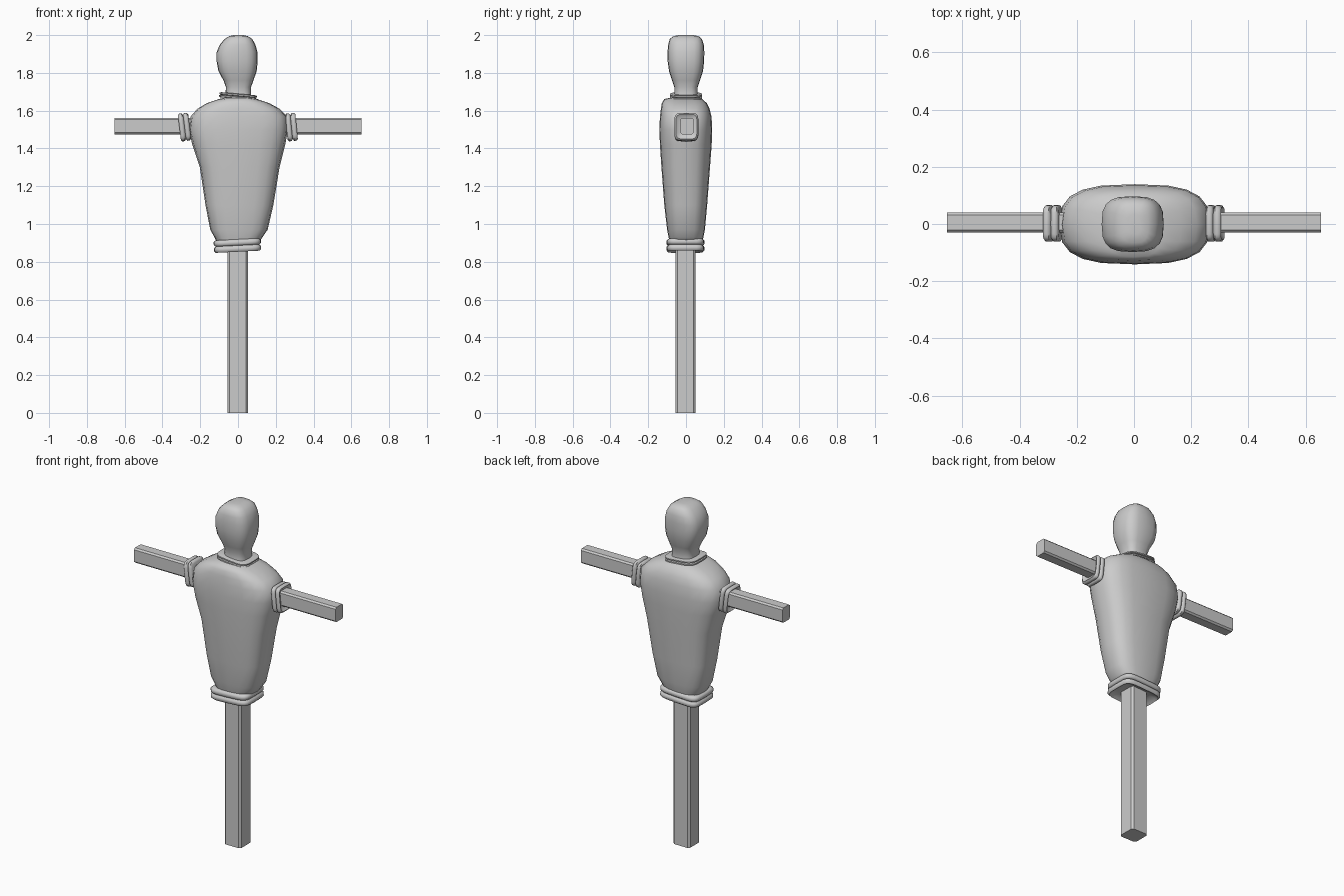
import bpy, bmesh
from math import cos, sin, pi, radians, copysign
from mathutils import Matrix, Vector

cube = bpy.data.objects.get("Cube")
if cube:
    bpy.data.objects.remove(cube)

grey = bpy.data.materials.new("light grey")
grey.use_nodes = True
colour = (0.6, 0.6, 0.6, 1)
grey.diffuse_color = colour
grey.node_tree.nodes["Principled BSDF"].inputs["Base Color"].default_value = colour


def finish(name, bm, angle):
    bmesh.ops.recalc_face_normals(bm, faces=bm.faces)
    mesh = bpy.data.meshes.new(name)
    bm.to_mesh(mesh)
    bm.free()
    mesh.materials.append(grey)
    obj = bpy.data.objects.new(name, mesh)
    bpy.context.collection.objects.link(obj)
    bpy.ops.object.select_all(action="DESELECT")
    obj.select_set(True)
    bpy.context.view_layer.objects.active = obj
    bpy.ops.object.shade_smooth_by_angle(angle=radians(angle))
    return obj


def loft(name, sections, power=3, count=20, matrix=Matrix()):
    """Skin rounded-square rings given as (z, x min, x max, y min, y max)."""
    bm = bmesh.new()
    rings = []
    for z, x0, x1, y0, y1 in sections:
        ring = []
        for i in range(count):
            a = 2 * pi * i / count
            u = copysign(abs(cos(a)) ** (2 / power), cos(a))
            v = copysign(abs(sin(a)) ** (2 / power), sin(a))
            p = Vector(((x0 + x1) / 2 + u * (x1 - x0) / 2,
                        (y0 + y1) / 2 + v * (y1 - y0) / 2, z))
            ring.append(bm.verts.new(matrix @ p))
        rings.append(ring)
    for low, high in zip(rings, rings[1:]):
        for i in range(count):
            j = (i + 1) % count
            bm.faces.new((low[i], low[j], high[j], high[i]))
    bm.faces.new(rings[0])
    bm.faces.new(rings[-1])
    return finish(name, bm, 60)


def beam(name, low, high, bevel):
    bm = bmesh.new()
    bmesh.ops.create_cube(bm, size=1)
    low, high = Vector(low), Vector(high)
    size = high - low
    bmesh.ops.scale(bm, vec=size, verts=bm.verts)
    bmesh.ops.translate(bm, vec=(low + high) / 2, verts=bm.verts)
    # round only the long edges
    edges = [e for e in bm.edges if e.calc_length() > max(size) * 0.9]
    bmesh.ops.bevel(bm, geom=edges, offset=bevel, segments=1, affect="EDGES")
    return finish(name, bm, 20)


def band(name, hx, hy, height, place, rolls=2, power=5):
    """Rolled cloth band with a recessed opening underneath."""
    step = height / rolls
    rows = [(0.3 * height, 0.045), (0.01, 0.02)]
    for r in range(rolls):
        rows += [(step * (r + k), inset) for k, inset in
                 ((0, 0.008), (0.25, 0), (0.75, 0), (1, 0.011))]
    rows.append((height, 0.05))
    sections = [(z - height / 2, d - hx, hx - d, d - hy, hy - d) for z, d in rows]
    return loft(name, sections, power, 24, place)


# wooden cross
beam("post", (-0.055, -0.055, 0), (0.053, 0.05, 1.6), 0.011)
beam("crossbar", (-0.653, -0.03, 1.475), (0.653, 0.04, 1.562), 0.009)

# stuffed body
loft("torso", [
    (0.90, -0.11, 0.11, -0.085, 0.085),
    (0.93, -0.125, 0.13, -0.092, 0.092),
    (0.97, -0.147, 0.157, -0.10, 0.10),
    (1.10, -0.172, 0.187, -0.115, 0.112),
    (1.30, -0.202, 0.22, -0.13, 0.127),
    (1.42, -0.242, 0.25, -0.138, 0.136),
    (1.50, -0.26, 0.265, -0.141, 0.139),
    (1.57, -0.25, 0.26, -0.138, 0.135),
    (1.61, -0.215, 0.22, -0.133, 0.125),
    (1.64, -0.165, 0.165, -0.128, 0.11),
    (1.662, -0.10, 0.10, -0.115, 0.085),
    (1.67, -0.06, 0.06, -0.07, 0.06)], 2.9)

# head and neck
loft("head", [
    (1.64, -0.075, 0.075, -0.07, 0.07),
    (1.69, -0.066, 0.069, -0.062, 0.062),
    (1.725, -0.064, 0.069, -0.062, 0.062),
    (1.76, -0.077, 0.082, -0.074, 0.074),
    (1.81, -0.104, 0.099, -0.09, 0.09),
    (1.86, -0.113, 0.104, -0.097, 0.096),
    (1.91, -0.113, 0.103, -0.098, 0.097),
    (1.95, -0.096, 0.092, -0.094, 0.094),
    (1.98, -0.07, 0.075, -0.086, 0.084),
    (1.995, -0.045, 0.05, -0.066, 0.066),
    (2.0, -0.02, 0.025, -0.035, 0.035)], 3)

# rolled hems
tilt = Matrix.Rotation
band("waist_hem", 0.125, 0.1, 0.066,
     Matrix.Translation((-0.003, -0.003, 0.886)) @ tilt(-0.05, 4, "Y"))
band("collar", 0.1, 0.085, 0.028,
     Matrix.Translation((0, 0, 1.676)) @ tilt(0.09, 4, "Y"), 2, 4)
for name, side, lean in (("right_cuff", -1, -0.12), ("left_cuff", 1, -0.1)):
    place = (Matrix.Translation((side * 0.283, 0.002, 1.513))
             @ tilt(lean - side * pi / 2, 4, "Y"))
    band(name, 0.074, 0.064, 0.055, place)
